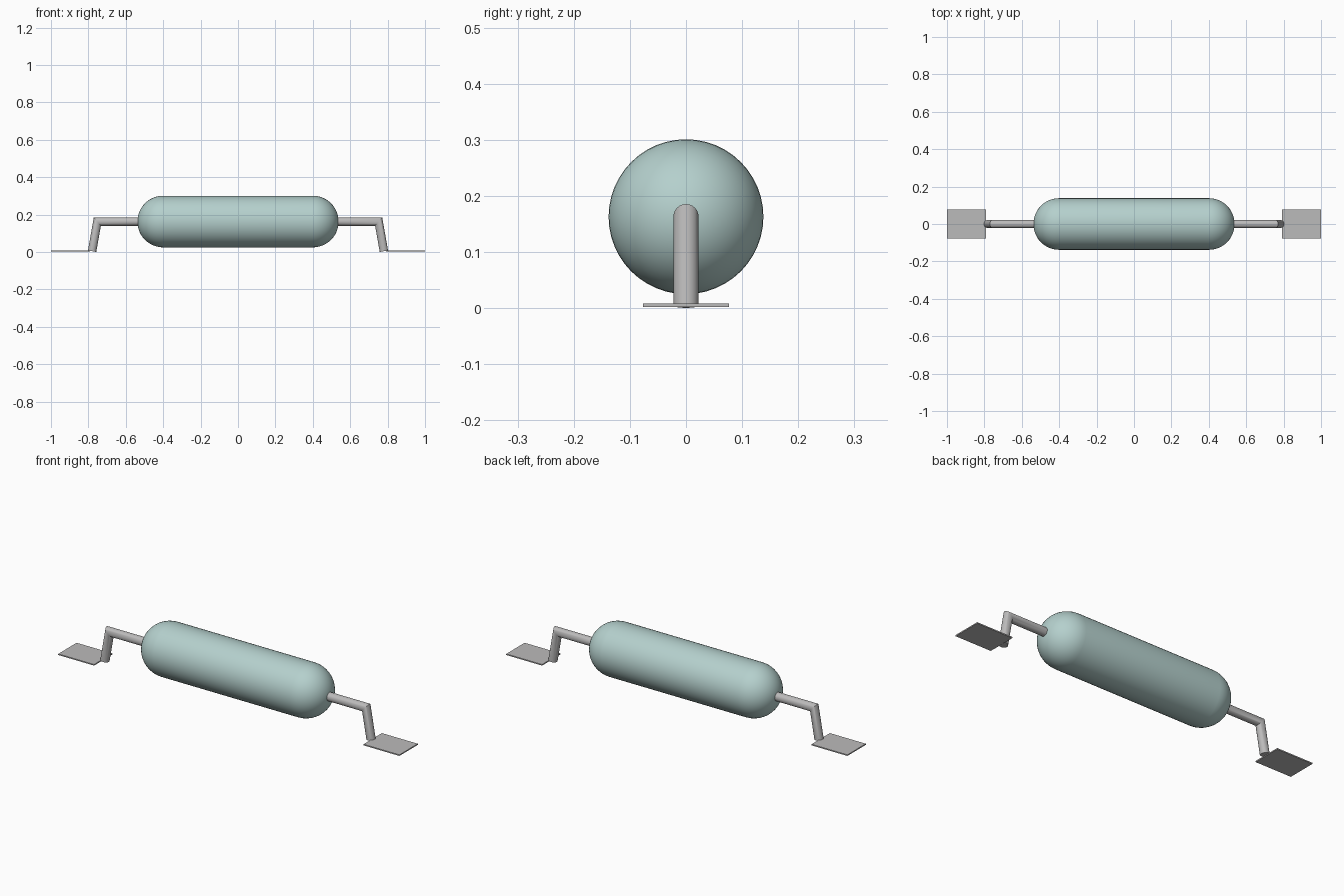
import bpy
import bmesh
import math
from mathutils import Vector

cube = bpy.data.objects.get("Cube")
if cube:
    bpy.data.objects.remove(cube, do_unlink=True)

AXIS_Z = 0.163      # height of the roller axis
BODY_R = 0.138
BODY_HALF = 0.4     # half length of the straight part
ROD_R = 0.0225


def make_material(name, colour):
    mat = bpy.data.materials.new(name)
    mat.use_nodes = True
    mat.diffuse_color = colour
    mat.node_tree.nodes["Principled BSDF"].inputs["Base Color"].default_value = colour
    return mat


teal = make_material("pale_teal", (0.46, 0.63, 0.61, 1))
grey = make_material("light_grey", (0.5, 0.495, 0.495, 1))


def make_object(name, bm, mat, smooth=True):
    bmesh.ops.recalc_face_normals(bm, faces=bm.faces)
    mesh = bpy.data.meshes.new(name)
    bm.to_mesh(mesh)
    bm.free()
    mesh.materials.append(mat)
    obj = bpy.data.objects.new(name, mesh)
    bpy.context.collection.objects.link(obj)
    if smooth:
        bpy.ops.object.select_all(action='DESELECT')
        obj.select_set(True)
        bpy.context.view_layer.objects.active = obj
        bpy.ops.object.shade_smooth_by_angle(angle=math.radians(35))
    return obj


def bridge(bm, a, b):
    n = len(a)
    for i in range(n):
        bm.faces.new((a[i], a[(i + 1) % n], b[(i + 1) % n], b[i]))


# Capsule body: half-circle ends swept around the x axis
bm = bmesh.new()
steps = 12
profile = []
for side in (-1, 1):
    for i in range(steps + 1):
        a = math.pi / 2 * (i / steps if side < 0 else 1 - i / steps)
        profile.append(bm.verts.new((side * (BODY_HALF + BODY_R * math.cos(a)), 0,
                                     AXIS_Z + BODY_R * math.sin(a))))
edges = [bm.edges.new(pair) for pair in zip(profile, profile[1:])]
bmesh.ops.spin(bm, geom=profile + edges, cent=(0, 0, AXIS_Z), axis=(1, 0, 0),
               angle=math.tau, steps=48, use_duplicate=False)
bmesh.ops.remove_doubles(bm, verts=bm.verts, dist=0.0001)
make_object("capsule_body", bm, teal)


# Bent support rod with a mitred elbow
def make_rod(name, side):
    path = [Vector((side * x, 0, z)) for x, z in
            ((0.5, AXIS_Z), (0.752, AXIS_Z), (0.78, 0.0045))]
    d1 = (path[1] - path[0]).normalized()
    d2 = (path[2] - path[1]).normalized()
    across = Vector((0, 1, 0))
    bm = bmesh.new()
    rings = []
    for point, tangent in zip(path, (d1, (d1 + d2).normalized(), d2)):
        up = across.cross(tangent)
        stretch = 1 / max(tangent.dot(d1), tangent.dot(d2))
        rings.append([bm.verts.new(point + ROD_R * (across * math.cos(t) + up * stretch * math.sin(t)))
                      for t in (math.tau * i / 24 for i in range(24))])
    bridge(bm, rings[0], rings[1])
    bridge(bm, rings[1], rings[2])
    bm.faces.new(rings[0])
    bm.faces.new(rings[2])
    make_object(name, bm, grey)


# Thin flat foot
def make_plate(name, side):
    bm = bmesh.new()
    bmesh.ops.create_cube(bm, size=1)
    bmesh.ops.scale(bm, verts=bm.verts, vec=(0.21, 0.154, 0.006))
    bmesh.ops.translate(bm, verts=bm.verts, vec=(side * 0.895, 0, 0.005))
    make_object(name, bm, grey, smooth=False)


for label, side in (("left", 1), ("right", -1)):
    make_rod(label + "_support_rod", side)
    make_plate(label + "_foot_plate", side)
